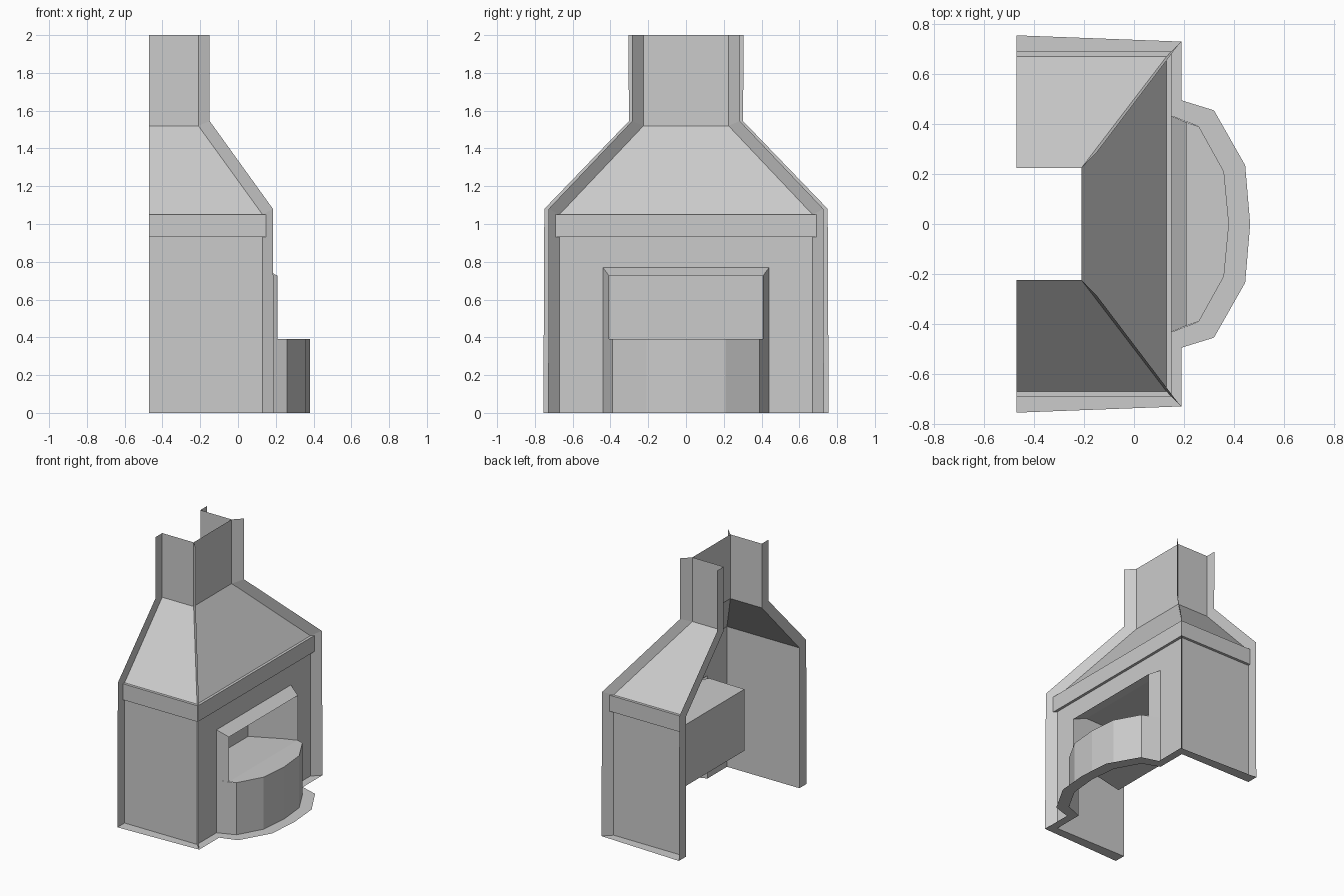
import bpy, bmesh

if "Cube" in bpy.data.objects:
    bpy.data.objects.remove(bpy.data.objects["Cube"])

BACK, FRONT, HALF = -0.47, 0.13, 0.67   # wall planes
CHX, CHY = -0.21, 0.225                 # chimney front and half width


def loft(name, sections, cap=False):
    """Quads between matching point rows on the +y half, mirrored to -y."""
    bm = bmesh.new()
    rows = [[bm.verts.new(p) for p in s] for s in sections]
    for a, b in zip(rows, rows[1:]):
        for i in range(len(a) - 1):
            bm.faces.new((a[i], a[i + 1], b[i + 1], b[i]))
    if cap:
        bm.faces.new(rows[-1])
    bmesh.ops.recalc_face_normals(bm, faces=bm.faces)
    me = bpy.data.meshes.new(name)
    bm.to_mesh(me)
    bm.free()
    ob = bpy.data.objects.new(name, me)
    bpy.context.collection.objects.link(ob)
    m = ob.modifiers.new("mirror", 'MIRROR')
    m.use_axis = (False, True, False)
    m.use_clip = True
    return ob


def at(plan, z):
    return [(x, y, z) for x, y in plan]


def plan(x, y):
    return [(x, 0), (x, y), (BACK, y)]


# side walls
side = [(BACK, HALF), (FRONT, HALF)]
loft("side_wall", [at(side, 0), at(side, 1.05)])

# front wall around the fireplace opening
arch = lambda x, y, z, z0: [(x, y, z0), (x, y, z), (x, 0, z)]
loft("front_wall", [arch(FRONT, HALF, 1.05, 0), arch(FRONT, 0.44, 0.77, 0)])

# cornice band
loft("cornice", [at(plan(FRONT, HALF), 0.93), at(plan(0.15, 0.69), 0.93),
                 at(plan(0.15, 0.69), 1.05), at(plan(FRONT, HALF), 1.05)])

# sloped hood and chimney
loft("hood_and_chimney", [at(plan(FRONT, HALF), 1.05),
                          at(plan(CHX, CHY), 1.52), at(plan(CHX, CHY), 2.0)])

# bevelled opening surround
loft("surround", [arch(FRONT, 0.44, 0.77, 0.39), arch(0.21, 0.407, 0.725, 0.39)])

# firebox recess
box = lambda x, top, bot: [(x, 0, top), (x, 0.405, top), (x, 0.405, bot), (x, 0, bot)]
loft("firebox", [box(0.21, 0.725, 0.39), box(0.09, 0.775, 0.37),
                 box(-0.2, 0.77, 0.31)], cap=True)

# faceted hearth: sides and top
hearth = [(FRONT, 0.44), (0.26, 0.39), (0.36, 0.21), (0.38, 0)]
loft("hearth_side", [at(hearth, 0), at(hearth, 0.39)])
loft("hearth_top", [at([(0.21, 0), (0.21, 0.407)] + hearth[1:], 0.39)], cap=True)

# flat skirt around the foot
inner = side + hearth
outer = [(BACK, 0.755), (0.19, 0.73), (0.19, 0.495), (0.32, 0.455),
         (0.445, 0.235), (0.465, 0)]
loft("base_skirt", [at(inner, 0), at(outer, 0)])

# thin fins along the front corners and the back edges
heights_in, heights_out = (0, 1.05, 1.52, 2), (0, 1.08, 1.545, 2)


def fin(name, inn, out):
    loft(name, [[(*p, z) for p, z in zip(inn, heights_in)],
                [(*p, z) for p, z in zip(out, heights_out)]])


fin("corner_fin", [(FRONT, HALF)] * 2 + [(CHX, CHY)] * 2,
    [(0.19, 0.73), (0.185, 0.727), (-0.15, 0.285), (-0.15, 0.285)])
fin("back_fin", [(BACK, HALF)] * 2 + [(BACK, CHY)] * 2,
    [(BACK, 0.755), (BACK, 0.75), (BACK, 0.302), (BACK, 0.305)])
